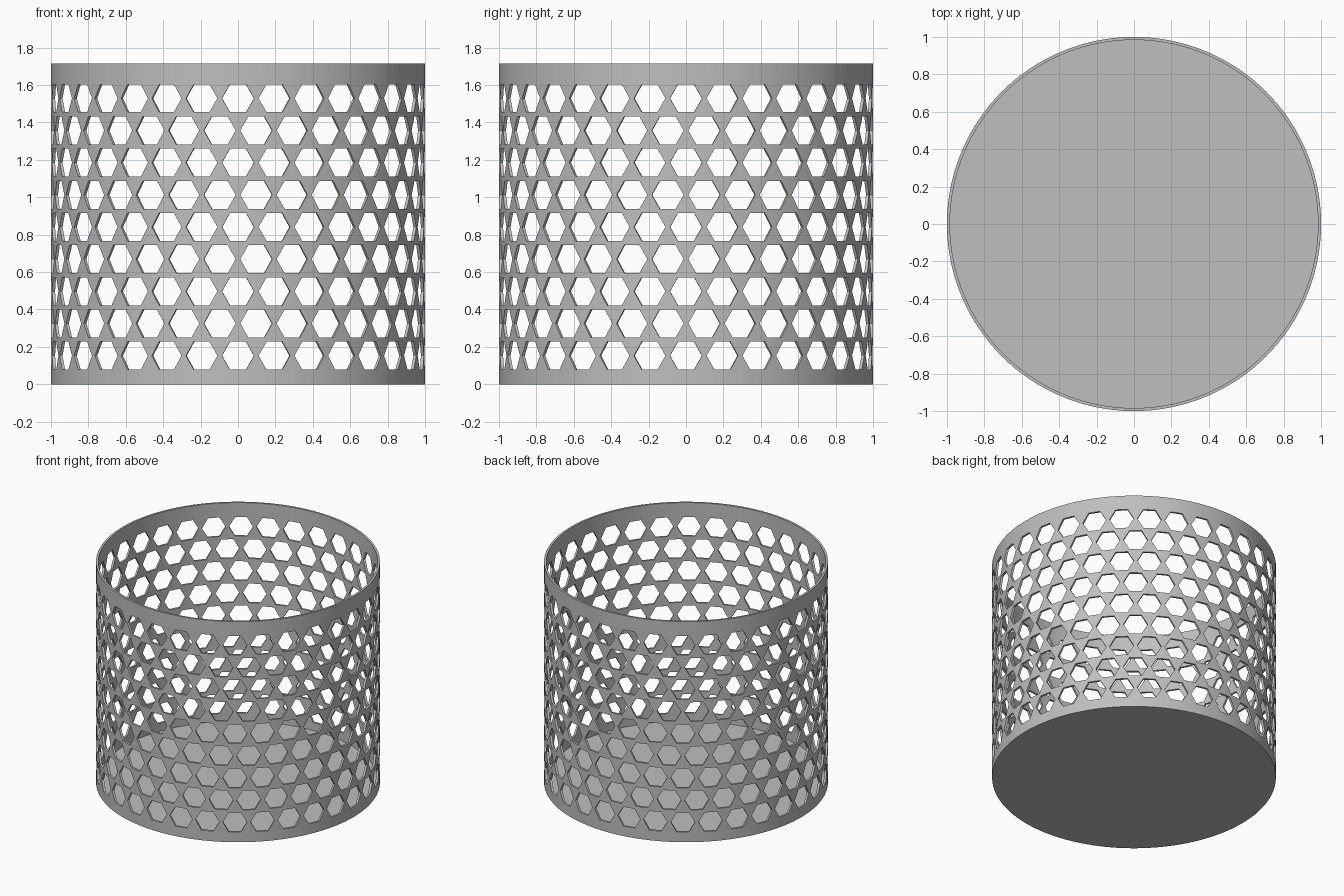
import bpy
import bmesh
from math import pi, sin, cos, sqrt

cube = bpy.data.objects.get("Cube")
if cube:
    bpy.data.objects.remove(cube, do_unlink=True)

HEIGHT = 1.715
WALL = 0.016
HOLES, ROWS = 32, 9          # holes around, rows upward
FIRST_ROW, ROW_STEP = 0.153, 0.172
HALF = 0.0745                # half height of a hexagon
SIDE = HALF * 2 / sqrt(3)    # its corner radius and side length
PITCH = 2 * pi / HOLES

grey = bpy.data.materials.new("grey")
grey.use_nodes = True
colour = (0.52, 0.52, 0.52, 1)
grey.diffuse_color = colour
grey.node_tree.nodes["Principled BSDF"].inputs["Base Color"].default_value = colour

# Columns through every hexagon corner of both the plain and the shifted rows
half_pitch = PITCH / 2
steps = [0, half_pitch - SIDE, SIDE / 2, half_pitch - SIDE / 2, SIDE]
columns = [i * half_pitch + s for i in range(HOLES * 2) for s in steps]
count = len(columns)


def hole_reach(u, row):
    """Half height of the hole in this row at arc position u."""
    shift = half_pitch if row % 2 else 0
    d = abs((u - shift + half_pitch) % PITCH - half_pitch)
    return max(0, min(HALF, (SIDE - d) * sqrt(3)))


bm = bmesh.new()
cache = {}


def point(i, z):
    key = (i % count, round(z, 4))
    if key not in cache:
        a = columns[i % count] - pi / 2
        cache[key] = bm.verts.new((cos(a), sin(a), z))
    return cache[key]


# Pierced wall: a strip below and a strip above each row of holes
for row in range(ROWS):
    mid = FIRST_ROW + row * ROW_STEP
    low = 0 if row == 0 else mid - ROW_STEP / 2
    high = HEIGHT if row == ROWS - 1 else mid + ROW_STEP / 2
    for i in range(count):
        j = (i + 1) % count
        r0, r1 = hole_reach(columns[i], row), hole_reach(columns[j], row)
        bm.faces.new((point(i, low), point(j, low), point(j, mid - r1), point(i, mid - r0)))
        bm.faces.new((point(i, mid + r0), point(j, mid + r1), point(j, high), point(i, high)))

# Solid floor closing the bottom
bm.faces.new([point(i, 0) for i in reversed(range(count))])

mesh = bpy.data.meshes.new("pierced_basket")
bm.to_mesh(mesh)
bm.free()
mesh.materials.append(grey)
basket = bpy.data.objects.new("pierced_basket", mesh)
bpy.context.collection.objects.link(basket)

# Thickness grows inward
shell = basket.modifiers.new("thickness", "SOLIDIFY")
shell.thickness = WALL
shell.offset = -1
shell.use_even_offset = True

bpy.context.view_layer.objects.active = basket
basket.select_set(True)
bpy.ops.object.modifier_apply(modifier=shell.name)
bpy.ops.object.shade_smooth_by_angle(angle=pi / 6)
